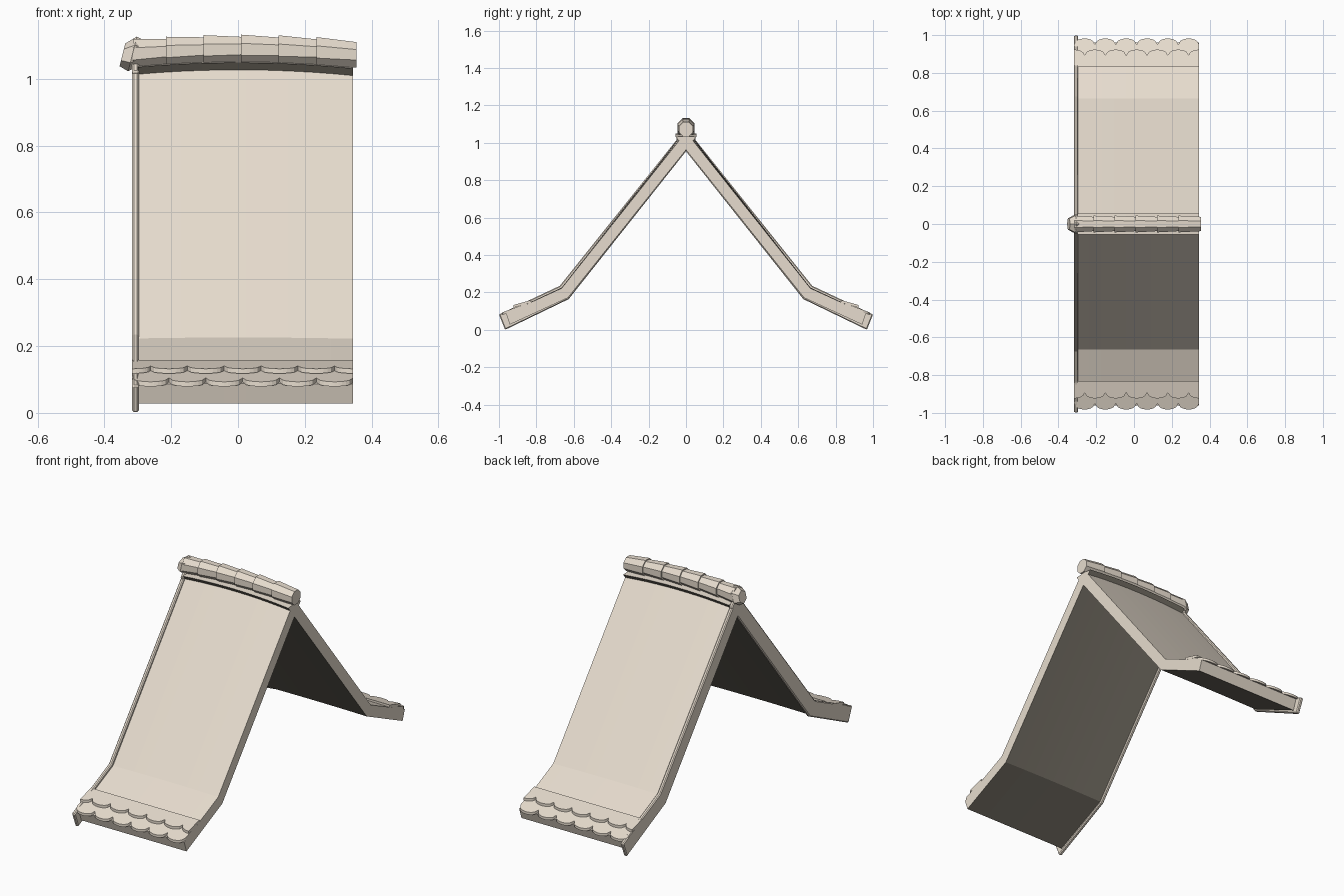
import bpy, bmesh, math

if "Cube" in bpy.data.objects:
    bpy.data.objects.remove(bpy.data.objects["Cube"])


def material(name, rgb):
    m = bpy.data.materials.new(name)
    m.diffuse_color = (*rgb, 1)
    m.use_nodes = True
    m.node_tree.nodes["Principled BSDF"].inputs["Base Color"].default_value = m.diffuse_color
    return m


clay = material("warm_beige", (0.80, 0.72, 0.62))
shade = material("dark_underside", (0.21, 0.19, 0.155))

X0, X1 = -0.30, 0.345           # roof panel extent
SLOPE = (0.078 - 0.222) / (0.98 - 0.665)


def bow(x):
    """Gentle upward arch along the ridge, 1 in the middle and 0 at the ends."""
    return max(0.0, 1 - (x / 0.345) ** 2)


def add_object(name, verts, faces):
    mesh = bpy.data.meshes.new(name)
    mesh.from_pydata(verts, [], faces)
    mesh.materials.append(clay)
    bm = bmesh.new()
    bm.from_mesh(mesh)
    bmesh.ops.recalc_face_normals(bm, faces=bm.faces)
    bm.to_mesh(mesh)
    bm.free()
    obj = bpy.data.objects.new(name, mesh)
    bpy.context.collection.objects.link(obj)
    return obj


def loft(rings):
    """Skin equal rings into a closed solid; returns verts and faces."""
    n = len(rings[0])
    verts = [p for r in rings for p in r]
    faces = [(a * n + i, a * n + (i + 1) % n, (a + 1) * n + (i + 1) % n, (a + 1) * n + i)
             for a in range(len(rings) - 1) for i in range(n)]
    faces += [tuple(range(n))[::-1], tuple(range((len(rings) - 1) * n, len(rings) * n))]
    return verts, faces


def sweep(name, profile, xs, side, arch):
    """Sweep a (distance, height) profile along x on one side of the roof."""
    rings = [[(x, side * d, z + arch * bow(x) * z) for d, z in profile] for x in xs]
    return add_object(name, *loft(rings))


def tile_row(name, side, cusp, depth, back, lift_back, lift_tip, thick, shift):
    """Row of round-ended tiles lying on the flared eave."""
    left, right, pitch = -0.317, 0.345, 0.1103
    tip = cusp + depth
    verts, faces = [], []
    for k in range(7):
        a = left + (k - shift) * pitch
        lo, hi = max(a, left), min(a + pitch, right)
        if hi - lo < 0.01:
            continue
        outline = [(hi, back), (lo, back)]
        for i in range(11):
            x = lo + (hi - lo) * i / 10
            t = (x - a) / pitch * 2 - 1
            outline.append((x, cusp + depth * math.sqrt(max(0, 1 - t * t))))
        rings = []
        for drop in (thick, 0):
            ring = []
            for x, d in outline:
                lift = lift_back + (lift_tip - lift_back) * (d - back) / (tip - back)
                ring.append((x, side * d, 0.222 + SLOPE * (d - 0.665) + lift - drop))
            rings.append(ring)
        v, f = loft(rings)
        faces += [tuple(i + len(verts) for i in q) for q in f]
        verts += v
    add_object(name, verts, faces)


# Roof panels, eave tiles and gable trim on both slopes
panel = [(-0.055, 1.031), (0.63, 0.172), (0.942, 0.028),
         (0.962, 0.086), (0.665, 0.222), (0.03, 1.02), (0.0, 1.035)]
trim = [(-0.054, 1.022), (0.627, 0.164), (0.967, 0.0),
        (1.0, 0.082), (0.675, 0.235), (0.0, 1.078)]
stations = [X0 + (X1 - X0) * i / 10 for i in range(11)]
for side, label in ((-1, "front"), (1, "back")):
    roof = sweep(label + "_roof_panel", panel, stations, side, 0.017)
    roof.data.materials.append(shade)
    for i, face in enumerate(roof.data.polygons[:-2]):
        if i % len(panel) < 2:          # underside strips
            face.material_index = 1
    board = sweep(label + "_gable_trim", trim, (-0.317, -0.297), side, 0)
    bevel = board.modifiers.new("bevel", 'BEVEL')
    bevel.width, bevel.segments = 0.005, 1
    tile_row(label + "_lower_tiles", side, 0.950, 0.032, 0.85, 0.004, 0.016, 0.014, 0)
    tile_row(label + "_upper_tiles", side, 0.893, 0.030, 0.83, 0.012, 0.028, 0.014, 0.5)


def ridge_ring(x, r, sides=8, lean=0.0):
    zc = 1.072 + 0.016 * bow(x)
    ring = []
    for i in range(sides):
        a = math.tau * (i + 0.5) / sides
        ring.append((x + lean * r * math.sin(a), r * math.cos(a), zc + r * math.sin(a)))
    return ring


# Overlapping tapered ridge tiles
edges = [-0.315, -0.215, -0.104, 0.009, 0.121, 0.235, 0.355]
for k in range(6):
    add_object("ridge_tile_%d" % (k + 1),
               *loft([ridge_ring(edges[k], 0.048), ridge_ring(edges[k + 1], 0.041)]))

# Faceted, slightly leaning knob closing the gable end of the ridge
knob = [ridge_ring(x, r, 6, 0.25) for x, r in
        ((-0.290, 0.038), (-0.316, 0.052), (-0.346, 0.034))]
add_object("ridge_end_knob", *loft(knob))
